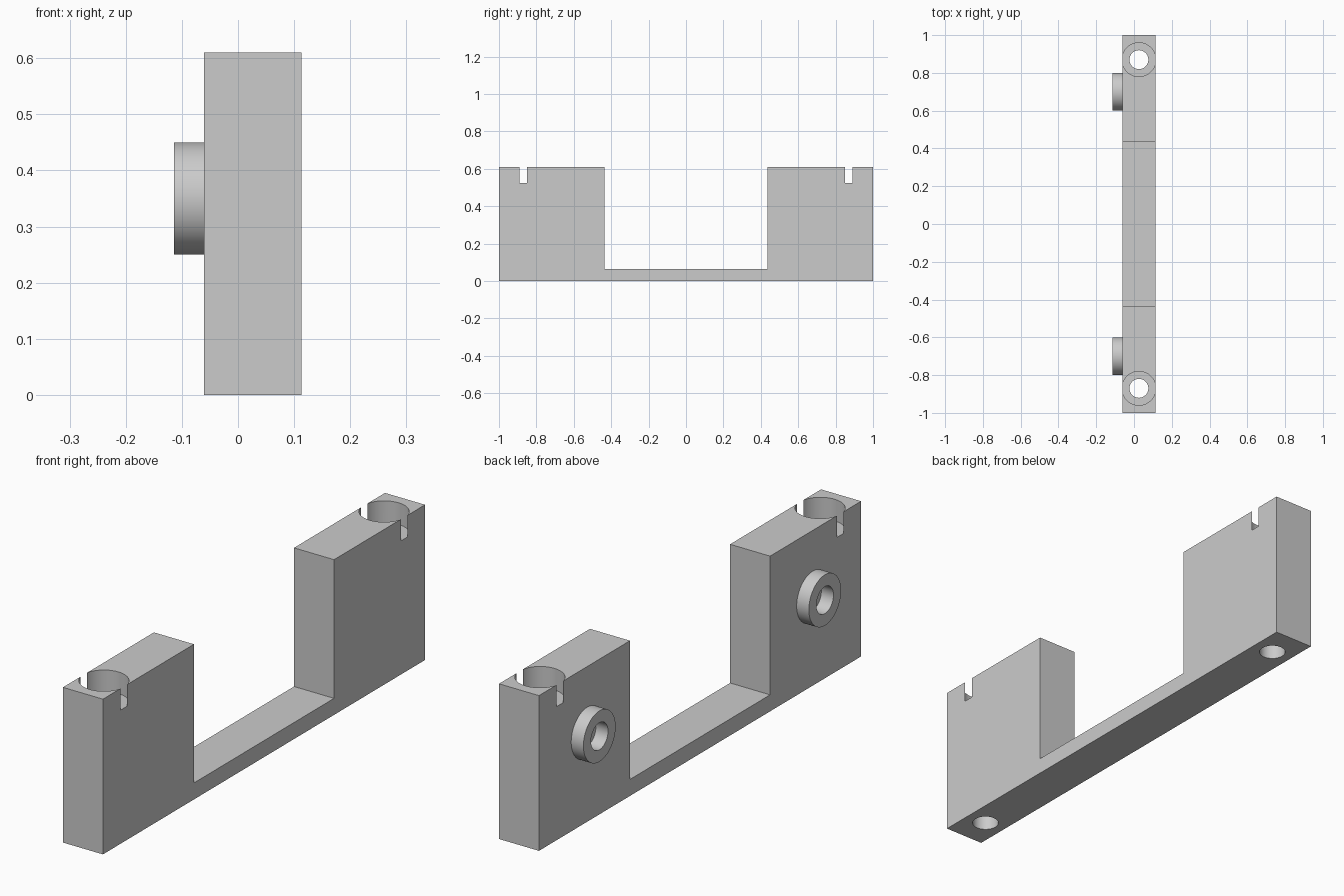
import bpy
import bmesh
from math import radians
from mathutils import Matrix, Vector

cube = bpy.data.objects.get("Cube")
if cube:
    bpy.data.objects.remove(cube, do_unlink=True)

# Single grey material
grey = bpy.data.materials.new("plain grey")
grey.use_nodes = True
colour = (0.6, 0.6, 0.6, 1)
grey.diffuse_color = colour
grey.node_tree.nodes["Principled BSDF"].inputs["Base Color"].default_value = colour

X0, X1 = -0.061, 0.113      # thickness of the bracket
XC = (X0 + X1) / 2
HEIGHT, BASE = 0.61, 0.065
INNER = 0.435               # inner face of each upright
BOLT_Y, BOSS_Y, BOSS_Z = 0.87, 0.7, 0.35


def add_object(name, bm):
    bmesh.ops.recalc_face_normals(bm, faces=bm.faces)
    mesh = bpy.data.meshes.new(name)
    bm.to_mesh(mesh)
    bm.free()
    mesh.materials.append(grey)
    ob = bpy.data.objects.new(name, mesh)
    bpy.context.collection.objects.link(ob)
    return ob


def cylinder(name, start, end, radius):
    start, end = Vector(start), Vector(end)
    axis = end - start
    turn = axis.to_track_quat('Z', 'Y').to_matrix().to_4x4()
    bm = bmesh.new()
    bmesh.ops.create_cone(bm, cap_ends=True, segments=64, radius1=radius,
                          radius2=radius, depth=axis.length,
                          matrix=Matrix.Translation((start + end) / 2) @ turn)
    return add_object(name, bm)


def cut(ob, cutter):
    cutter.hide_render = True
    mod = ob.modifiers.new("cut", 'BOOLEAN')
    mod.operation, mod.solver, mod.object = 'DIFFERENCE', 'EXACT', cutter
    bpy.ops.object.select_all(action='DESELECT')
    bpy.context.view_layer.objects.active = ob
    ob.select_set(True)
    bpy.ops.object.modifier_apply(modifier=mod.name)
    bpy.data.objects.remove(cutter, do_unlink=True)


def smooth(ob):
    bpy.ops.object.select_all(action='DESELECT')
    bpy.context.view_layer.objects.active = ob
    ob.select_set(True)
    bpy.ops.object.shade_smooth_by_angle(angle=radians(30))


# U-shaped bracket body, extruded across its thickness
half = [(INNER, BASE), (INNER, HEIGHT), (1, HEIGHT), (1, 0)]
profile = half + [(-y, z) for y, z in reversed(half)]
bm = bmesh.new()
face = bm.faces.new([bm.verts.new((X0, y, z)) for y, z in profile])
extruded = bmesh.ops.extrude_face_region(bm, geom=[face])["geom"]
bmesh.ops.translate(bm, vec=(X1 - X0, 0, 0),
                    verts=[v for v in extruded if isinstance(v, bmesh.types.BMVert)])
bracket = add_object("bracket_body", bm)

for side, label in ((-1, "front"), (1, "back")):
    # Vertical bolt hole with a counterbore that breaks through both sides
    y = side * BOLT_Y
    cut(bracket, cylinder("bolt_hole", (XC, y, -0.1), (XC, y, 0.8), 0.05))
    cut(bracket, cylinder("counterbore", (XC, y, 0.525), (XC, y, 0.8), 0.0895))

    # Hollow round boss on the side face
    y = side * BOSS_Y
    boss = cylinder(label + "_boss", (-0.114, y, BOSS_Z), (X0, y, BOSS_Z), 0.1)
    cut(boss, cylinder("boss_hole", (-0.2, y, BOSS_Z), (0, y, BOSS_Z), 0.053))
    smooth(boss)

smooth(bracket)
